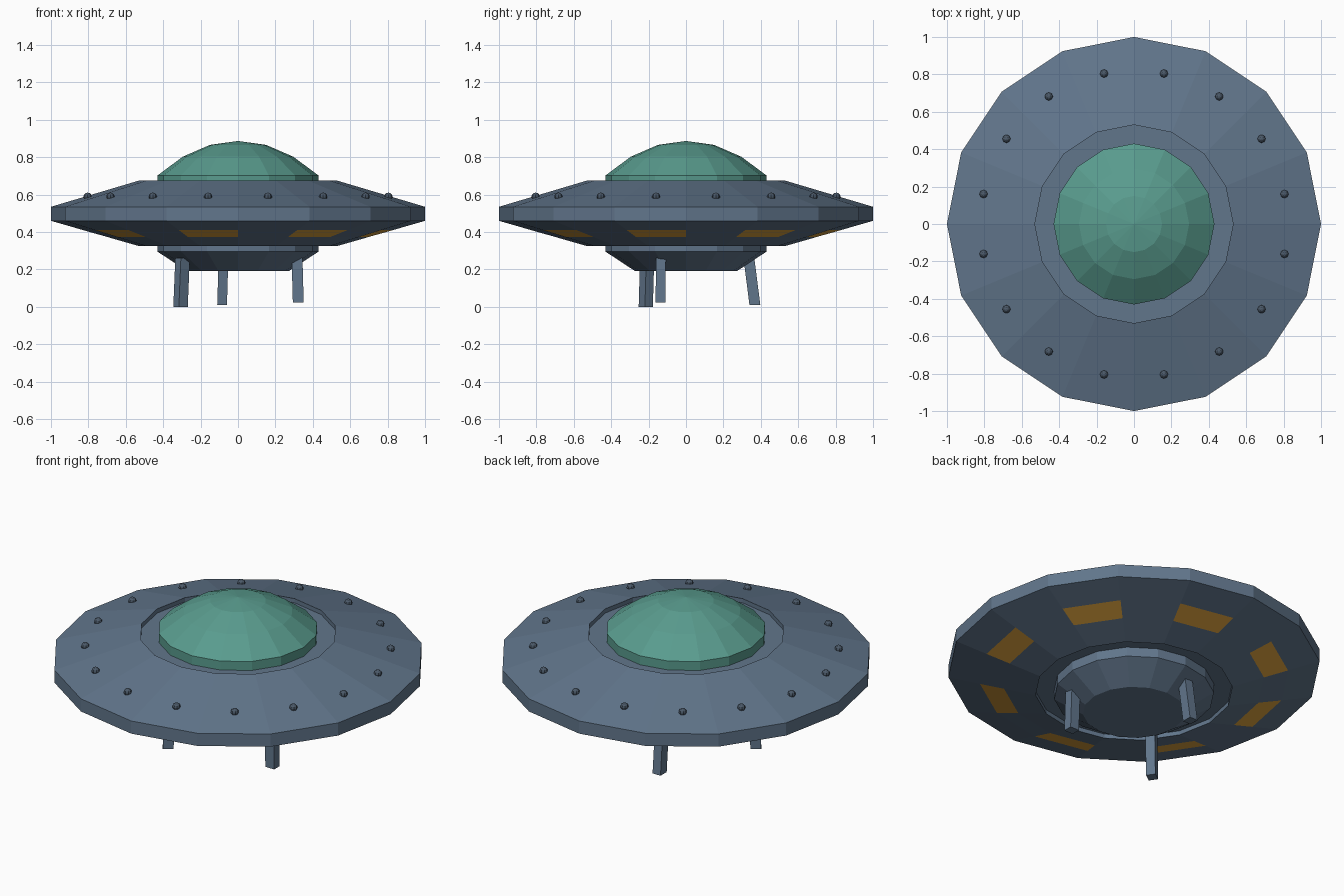
import bpy, bmesh
from math import cos, sin, radians
from mathutils import Vector

if "Cube" in bpy.data.objects:
    bpy.data.objects.remove(bpy.data.objects["Cube"])

SIDES = 16


def material(name, rgb):
    m = bpy.data.materials.new(name)
    m.diffuse_color = (*rgb, 1)
    m.use_nodes = True
    m.node_tree.nodes["Principled BSDF"].inputs["Base Color"].default_value = m.diffuse_color
    return m


hull_mat = material("hull_blue_grey", (0.12, 0.18, 0.26))
glass_mat = material("dome_green", (0.10, 0.33, 0.27))
amber_mat = material("panel_amber", (0.75, 0.38, 0.05))
rivet_mat = material("rivet_dark", (0.07, 0.10, 0.14))


def finish(name, bm, mats):
    bmesh.ops.recalc_face_normals(bm, faces=bm.faces)
    me = bpy.data.meshes.new(name)
    bm.to_mesh(me)
    bm.free()
    for m in mats:
        me.materials.append(m)
    ob = bpy.data.objects.new(name, me)
    bpy.context.collection.objects.link(ob)
    return ob


def lathe(name, profile, mats, panel_ring=None, cap_end=False):
    """Spin an (r, z) profile; a final r of 0 becomes an apex.
    On panel_ring every second facet gets the second material."""
    bm = bmesh.new()
    rings = []
    for r, z in profile:
        if r == 0:
            rings.append([bm.verts.new((0, 0, z))] * SIDES)
        else:
            rings.append([bm.verts.new((r * cos(radians(a * 22.5)),
                                        r * sin(radians(a * 22.5)), z))
                          for a in range(SIDES)])
    for k, (lo, hi) in enumerate(zip(rings, rings[1:])):
        for i in range(SIDES):
            j = (i + 1) % SIDES
            if hi[i] is hi[j]:
                bm.faces.new((lo[i], lo[j], hi[i]))
            else:
                f = bm.faces.new((lo[i], lo[j], hi[j], hi[i]))
                if k == panel_ring and i % 2 == 1:
                    f.material_index = 1
    if cap_end:
        bm.faces.new(rings[-1])
    return finish(name, bm, mats)


# Saucer hull with recessed floors above and below, amber panels underneath
lathe("saucer_hull",
      [(0.43, 0.35), (0.53, 0.35), (0.53, 0.325), (0.70, 0.374), (0.83, 0.411),
       (1.0, 0.46), (1.0, 0.535), (0.53, 0.675), (0.53, 0.65), (0.43, 0.65)],
      [hull_mat, amber_mat], panel_ring=3)

# Cockpit dome
lathe("cockpit_dome",
      [(0.43, 0.65), (0.43, 0.703), (0.295, 0.803), (0.15, 0.866), (0, 0.887)],
      [glass_mat])

# Belly below the hull
lathe("belly", [(0.43, 0.35), (0.43, 0.295), (0.275, 0.193)],
      [hull_mat], cap_end=True)

# Rivets around the upper hull, one per facet
bm = bmesh.new()
for i in range(SIDES):
    a = radians(11.25 + 22.5 * i)
    geo = bmesh.ops.create_uvsphere(bm, u_segments=8, v_segments=6, radius=0.022)
    bmesh.ops.translate(bm, verts=geo["verts"],
                        vec=(0.82 * cos(a), 0.82 * sin(a), 0.589))
finish("hull_rivets", bm, [rivet_mat])


# Three splayed landing legs
def leg(name, angle, r_top, r_foot, z_foot, turn):
    bm = bmesh.new()
    d = Vector((cos(radians(angle)), sin(radians(angle)), 0))
    u = Vector((cos(radians(turn)), sin(radians(turn)), 0))
    v = Vector((-u.y, u.x, 0))
    ends = []
    for r, z in ((r_foot, z_foot), (r_top, 0.262)):
        c = d * r + Vector((0, 0, z))
        ends.append([bm.verts.new(c + u * 0.029 * s + v * 0.026 * t)
                     for s, t in ((-1, -1), (1, -1), (1, 1), (-1, 1))])
    foot, top = ends
    bm.faces.new(foot)
    bm.faces.new(top)
    for i in range(4):
        j = (i + 1) % 4
        bm.faces.new((foot[i], foot[j], top[j], top[i]))
    finish(name, bm, [hull_mat])


leg("back_leg", 103, 0.345, 0.378, 0.010, 90)
leg("left_leg", 215, 0.362, 0.375, 0.0, 215)
leg("right_leg", 337, 0.343, 0.350, 0.022, 0)
